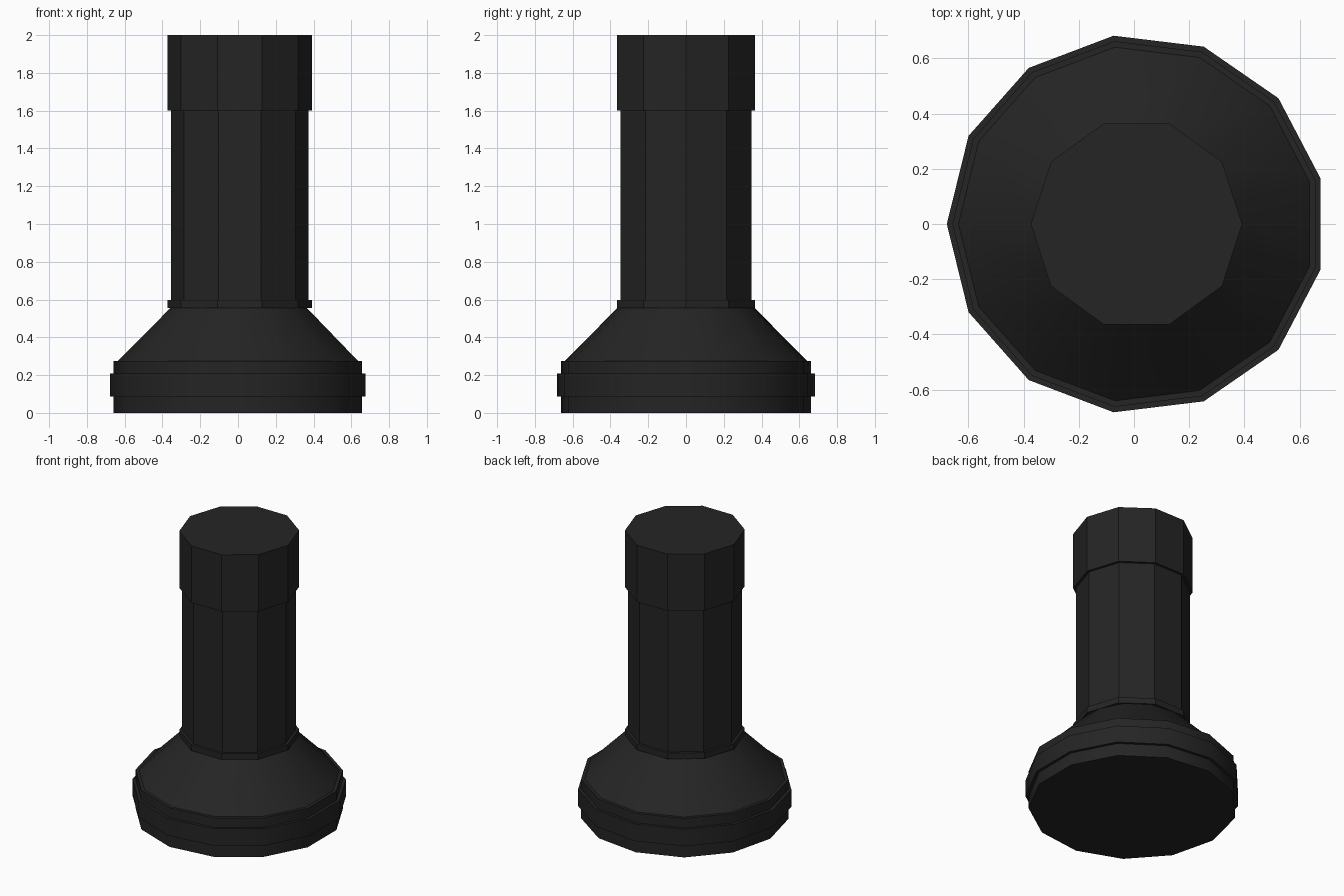
import bpy, bmesh, math

cube = bpy.data.objects.get("Cube")
if cube:
    bpy.data.objects.remove(cube, do_unlink=True)

# Single dark finish
black = bpy.data.materials.new("matte_black")
black.use_nodes = True
colour = (0.018, 0.018, 0.018, 1)
black.diffuse_color = colour
bsdf = next(n for n in black.node_tree.nodes if n.type == 'BSDF_PRINCIPLED')
bsdf.inputs["Base Color"].default_value = colour

CENTRE_X = 0.009


def lathe(name, sides, profile):
    """Closed solid of revolution from (radius, z) points, first corner on -x."""
    bm = bmesh.new()
    rings = []
    for r, z in profile:
        angles = [math.pi + math.tau * i / sides for i in range(sides)]
        rings.append([bm.verts.new((CENTRE_X + r * math.cos(a), r * math.sin(a), z))
                      for a in angles])
    for low, high in zip(rings, rings[1:]):
        for i in range(sides):
            j = (i + 1) % sides
            bm.faces.new((low[i], low[j], high[j], high[i]))
    bm.faces.new(rings[0][::-1])
    bm.faces.new(rings[-1])
    mesh = bpy.data.meshes.new(name)
    bm.to_mesh(mesh)
    bm.free()
    mesh.materials.append(black)
    obj = bpy.data.objects.new(name, mesh)
    bpy.context.collection.objects.link(obj)
    bpy.ops.object.select_all(action='DESELECT')
    obj.select_set(True)
    bpy.context.view_layer.objects.active = obj
    bpy.ops.object.shade_smooth_by_angle(angle=math.radians(30))
    return obj


# Wide head: rim with raised band, small ledge, then the sloping cone
lathe("head", 13, [(0.667, 0), (0.667, 0.088), (0.687, 0.088), (0.687, 0.208),
                   (0.667, 0.208), (0.667, 0.275), (0.645, 0.275), (0.365, 0.557)])

# Faceted handle: collar, slim grip and thicker end cap
lathe("handle", 10, [(0.383, 0.555), (0.383, 0.597), (0.365, 0.597),
                     (0.365, 1.6), (0.383, 1.6), (0.383, 2)])
